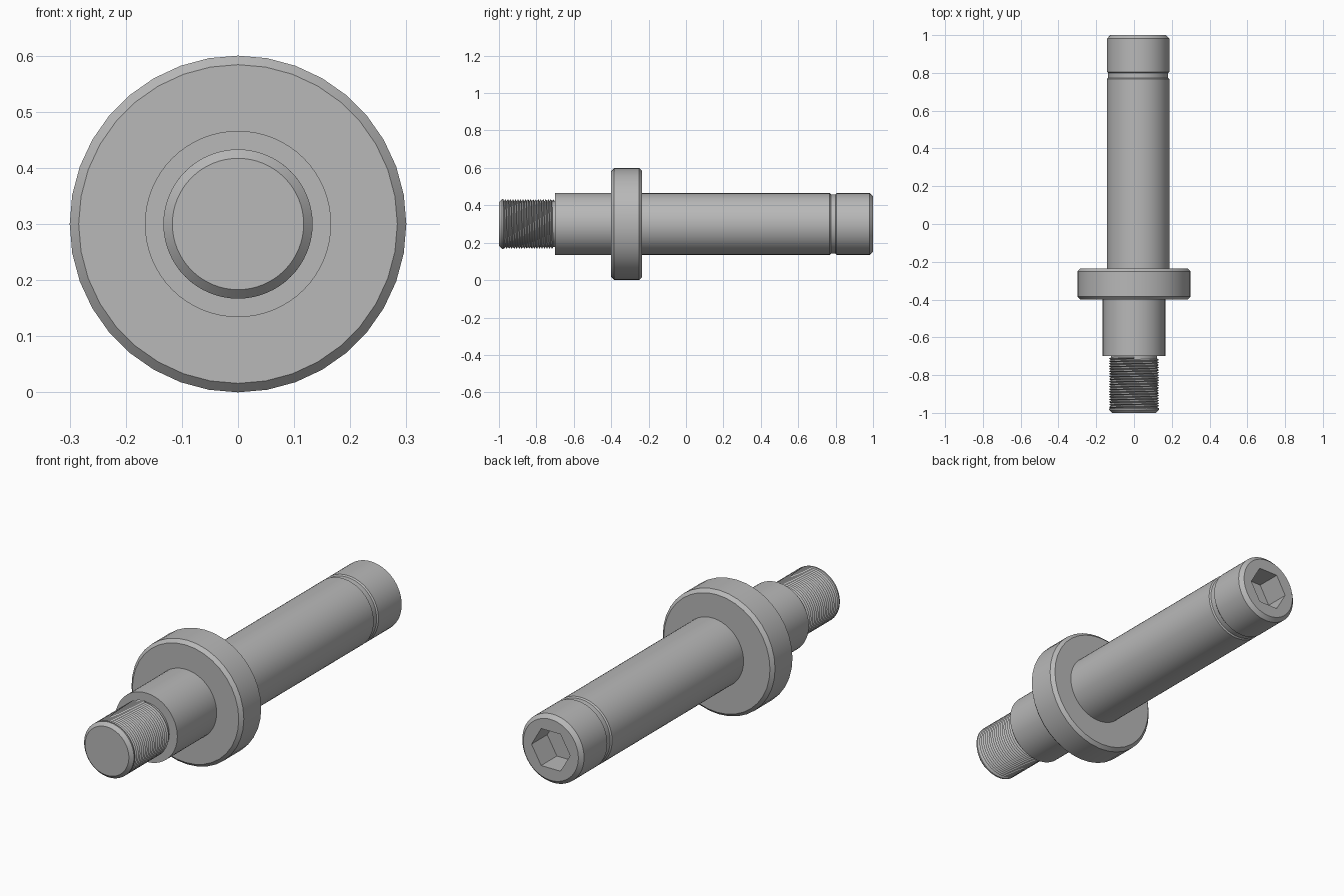
import bpy, bmesh, math
from math import cos, sin, tau

AXIS_Z = 0.3        # height of the main axis
OFFSET = 0.022      # sideways shift of the eccentric rear shaft

cube = bpy.data.objects.get("Cube")
if cube:
    bpy.data.objects.remove(cube, do_unlink=True)

steel = bpy.data.materials.new("steel_grey")
steel.use_nodes = True
GREY = (0.48, 0.48, 0.48, 1)
steel.diffuse_color = GREY
steel.node_tree.nodes["Principled BSDF"].inputs["Base Color"].default_value = GREY


def finish(bm, name, x=0.0):
    mesh = bpy.data.meshes.new(name)
    bm.to_mesh(mesh)
    bm.free()
    mesh.materials.append(steel)
    obj = bpy.data.objects.new(name, mesh)
    obj.location = (x, 0, AXIS_Z)
    bpy.context.collection.objects.link(obj)
    return obj


def smooth(obj):
    bpy.ops.object.select_all(action='DESELECT')
    obj.select_set(True)
    bpy.context.view_layer.objects.active = obj
    bpy.ops.object.shade_smooth_by_angle(angle=math.radians(30))


def turned(name, profile, sides, x=0.0):
    """Closed solid of revolution about the y axis from (y, radius) points."""
    bm = bmesh.new()
    rings = [[bm.verts.new((r * sin(tau * i / sides), y, r * cos(tau * i / sides)))
              for i in range(sides)] for y, r in profile]
    for a, b in zip(rings, rings[1:]):
        for i in range(sides):
            j = (i + 1) % sides
            bm.faces.new((a[i], a[j], b[j], b[i]))
    bm.faces.new(rings[0])
    bm.faces.new(rings[-1])
    bmesh.ops.recalc_face_normals(bm, faces=bm.faces)
    return finish(bm, name, x)


# Front shaft, flange and threaded stub core with chamfered tip
smooth(turned("front_shaft", [(-0.7, 0.166), (-0.39, 0.166)], 64))
smooth(turned("flange", [(-0.4, 0.284), (-0.384, 0.3), (-0.251, 0.3), (-0.235, 0.284)], 36))
smooth(turned("stub_core", [(-1, 0.117), (-0.984, 0.133), (-0.977, 0.133),
                            (-0.974, 0.123), (-0.69, 0.123)], 64))

# Helical thread: one V profile wound along the stub
PITCH, TURNS, STEPS = 0.0135, 20, 48
bm = bmesh.new()
rows = []
for i in range(TURNS * STEPS + 1):
    a = tau * i / STEPS
    y = -0.986 + PITCH * i / STEPS
    rows.append([bm.verts.new((r * sin(a), y + k * PITCH, r * cos(a)))
                 for k, r in ((0, 0.122), (0.5, 0.133), (1, 0.122))])
for a, b in zip(rows, rows[1:]):
    for k in range(2):
        bm.faces.new((a[k], b[k], b[k + 1], a[k + 1]))
bmesh.ops.recalc_face_normals(bm, faces=bm.faces)
bm.faces.ensure_lookup_table()
face = bm.faces[0]
mid = face.calc_center_median()
if face.normal.x * mid.x + face.normal.z * mid.z < 0:
    bmesh.ops.reverse_faces(bm, faces=bm.faces)
smooth(finish(bm, "thread"))

# Eccentric rear shaft with a shallow groove and chamfered end
rear = turned("rear_shaft", [(-0.25, 0.165), (0.768, 0.165), (0.774, 0.159), (0.799, 0.159),
                             (0.805, 0.165), (0.982, 0.165), (1, 0.147)], 64, OFFSET)

# Hexagonal socket cut into the rear end
cutter = turned("socket_cutter", [(0.88, 0.103), (1.1, 0.103)], 6, OFFSET)
cutter.rotation_euler.y = math.radians(30)
cutter.hide_render = True
cut = rear.modifiers.new("socket", 'BOOLEAN')
cut.operation = 'DIFFERENCE'
cut.solver = 'EXACT'
cut.object = cutter
bpy.context.view_layer.objects.active = rear
bpy.ops.object.modifier_apply(modifier=cut.name)
bpy.data.objects.remove(cutter, do_unlink=True)
smooth(rear)
